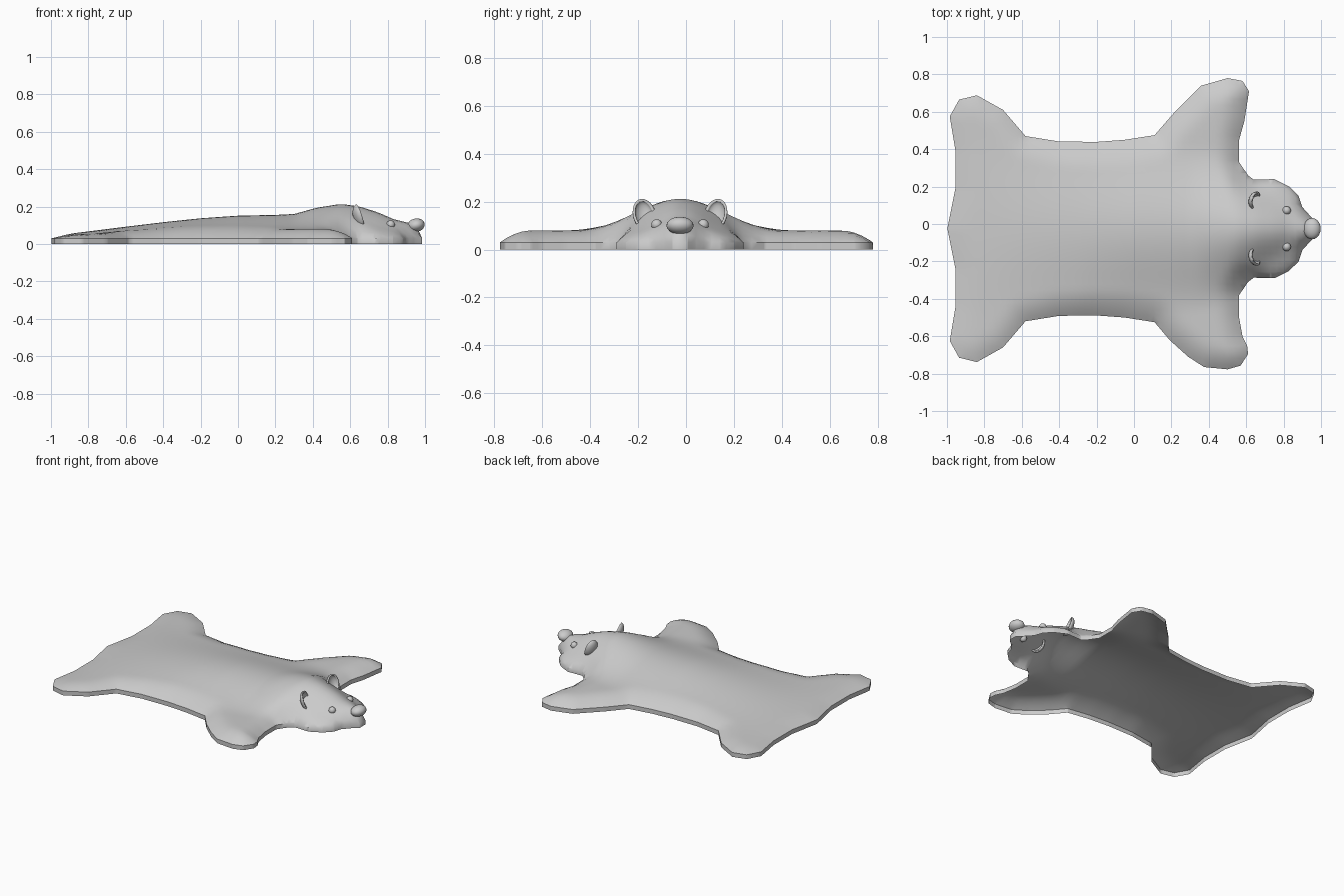
import bpy, bmesh, math
from mathutils import Vector
from mathutils.geometry import intersect_point_line

if "Cube" in bpy.data.objects:
    bpy.data.objects.remove(bpy.data.objects["Cube"])

YC = -0.025   # axis of symmetry of the hide
RIM = 0.03    # height of the vertical border

# Half outline, as (x, distance from axis), tail to snout
rear = [(-0.955, 0.215), (-0.955, 0.42), (-0.985, 0.6), (-0.935, 0.69), (-0.84, 0.713),
        (-0.7, 0.635), (-0.58, 0.495), (-0.4, 0.466), (-0.2, 0.464), (-0.05, 0.475), (0.11, 0.5)]
paw_back = [(0.21, 0.615), (0.36, 0.765), (0.5, 0.805), (0.58, 0.79), (0.615, 0.735),
            (0.59, 0.575), (0.562, 0.475)]
paw_front = [(0.19, 0.595), (0.29, 0.685), (0.375, 0.74), (0.5, 0.752), (0.57, 0.732),
             (0.61, 0.67), (0.605, 0.625), (0.58, 0.575), (0.562, 0.475)]
head = [(0.562, 0.355), (0.61, 0.285), (0.64, 0.262), (0.75, 0.265), (0.83, 0.225),
        (0.88, 0.175), (0.9, 0.115), (0.945, 0.065), (0.984, 0.03)]
near = [(x, YC - t) for x, t in rear + paw_front + head]
far = [(x, YC + t) for x, t in rear + paw_back + head]
outline = [Vector(p) for p in [(-0.998, YC)] + near + far[::-1]]


def lerp_table(table, x):
    """Piecewise-linear lookup."""
    if x <= table[0][0]:
        return table[0][1]
    for (a, u), (b, v) in zip(table, table[1:]):
        if x <= b:
            return u + (v - u) * (x - a) / (b - a)
    return table[-1][1]


spine = [(-1, 0.042), (-0.8, 0.067), (-0.6, 0.092), (-0.4, 0.116), (-0.2, 0.137), (0, 0.151),
         (0.2, 0.155), (0.3, 0.16), (0.42, 0.193), (0.55, 0.214), (0.65, 0.2), (0.75, 0.168),
         (0.83, 0.133), (0.9, 0.115), (1, 0.1)]
flank = [(-1, 0.042), (-0.7, 0.06), (-0.3, 0.08), (0.5, 0.08), (0.65, 0.07), (1, 0.07)]
width = [(-1, 0.6), (-0.6, 0.52), (0.2, 0.48), (0.5, 0.42), (0.65, 0.3), (0.85, 0.17), (1, 0.15)]
soft = [(-1, 0.12), (0.1, 0.15), (0.55, 0.13), (0.65, 0.075), (1, 0.05)]


def edge_distance(p):
    best = 9.0
    for a, b in zip(outline, outline[1:] + outline[:1]):
        q, f = intersect_point_line(p, a, b)
        q = a if f < 0 else b if f > 1 else q
        best = min(best, (p - q.to_2d()).length)
    return best


def height(x, y):
    t = min(abs(y - YC) / lerp_table(width, x), 1)
    low = lerp_table(flank, x)
    h = low + (lerp_table(spine, x) - low) * math.cos(math.pi / 2 * t) ** 2
    u = min(edge_distance(Vector((x, y))) / lerp_table(soft, x), 1)
    return RIM + (h - RIM) * (1 - (1 - u) ** 2)


def finish(ob, angle=40):
    bpy.ops.object.select_all(action='DESELECT')
    ob.select_set(True)
    bpy.context.view_layer.objects.active = ob
    bpy.ops.object.shade_smooth_by_angle(angle=math.radians(angle))


def make(name, bm):
    me = bpy.data.meshes.new(name)
    bm.to_mesh(me)
    bm.free()
    ob = bpy.data.objects.new(name, me)
    bpy.context.collection.objects.link(ob)
    return ob


# Hide: outline cut into a grid, raised by the height function, with a rim dropped to the floor
bm = bmesh.new()
bm.faces.new([bm.verts.new((p.x, p.y, 0)) for p in outline])
STEP = 0.033
for axis in (0, 1):
    for i in range(-32, 33):
        co, no = Vector((0, 0, 0)), Vector((0, 0, 0))
        co[axis] = i * STEP + (0.0047 if axis == 0 else YC)
        no[axis] = 1
        bmesh.ops.bisect_plane(bm, geom=bm.verts[:] + bm.edges[:] + bm.faces[:],
                               dist=1e-5, plane_co=co, plane_no=no)
for v in bm.verts:
    v.co.z = height(v.co.x, v.co.y)
border = [e for e in bm.edges if e.is_boundary]
ext = bmesh.ops.extrude_edge_only(bm, edges=border)
for v in ext['geom']:
    if isinstance(v, bmesh.types.BMVert):
        v.co.z = 0
bmesh.ops.triangulate(bm, faces=[f for f in bm.faces if len(f.verts) > 4])
bmesh.ops.recalc_face_normals(bm, faces=bm.faces[:])
if sum(f.normal.z for f in bm.faces) < 0:
    bmesh.ops.reverse_faces(bm, faces=bm.faces[:])
finish(make("bear_hide", bm), 50)


def ball(name, loc, scale, rot=(0, 0, 0), seg=20):
    bpy.ops.mesh.primitive_uv_sphere_add(segments=seg, ring_count=seg // 2, radius=1,
                                         location=loc, rotation=rot)
    ob = bpy.context.object
    ob.name = name
    ob.scale = scale
    finish(ob, 60)
    return ob


# Nose
ball("nose", (0.952, YC, 0.1), (0.047, 0.057, 0.036), (0, math.radians(-12), 0))

for side, label in ((1, "back"), (-1, "front")):
    # Eyes
    ball("eye_" + label, (0.816, YC + side * 0.097, 0.103), (0.023,) * 3, seg=16)
    # Ears: cupped half shells opening forward
    bm = bmesh.new()
    bmesh.ops.create_uvsphere(bm, u_segments=20, v_segments=12, radius=1)
    bmesh.ops.bisect_plane(bm, geom=bm.verts[:] + bm.edges[:] + bm.faces[:], dist=1e-5,
                           plane_co=(0, 0, 0), plane_no=(1, 0, 0), clear_outer=True)
    for v in bm.verts:
        v.co = Vector((v.co.x * 0.035, v.co.y * 0.05, v.co.z * 0.07))
    ear = make("ear_" + label, bm)
    ear.location = (0.652, YC + side * 0.148, 0.145)
    ear.rotation_euler = (math.radians(-8 * side), math.radians(-18), math.radians(-15 * side))
    mod = ear.modifiers.new("thickness", 'SOLIDIFY')
    mod.thickness = 0.011
    mod.offset = -1
    finish(ear, 50)
